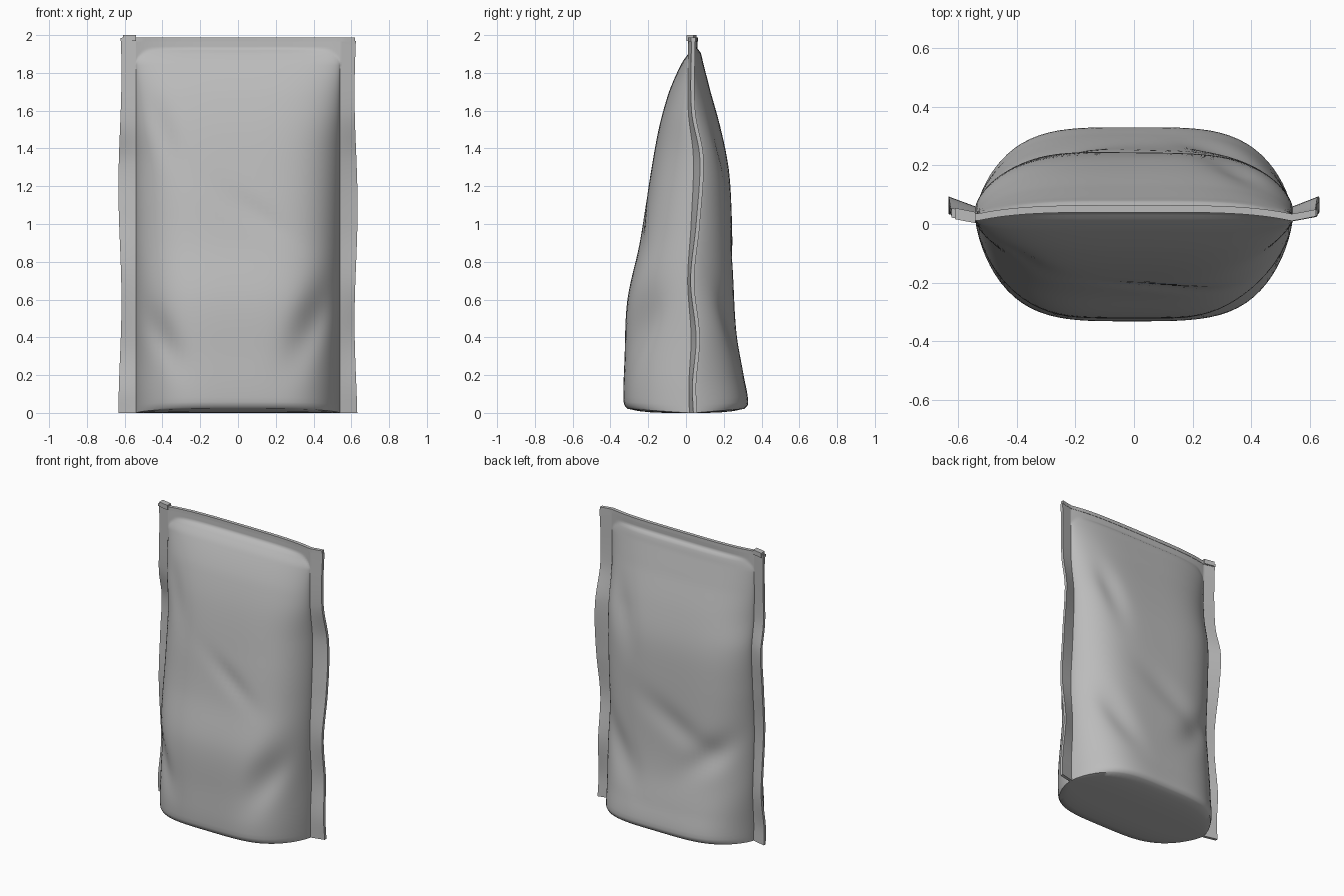
import bpy, bmesh, math

if "Cube" in bpy.data.objects:
    bpy.data.objects.remove(bpy.data.objects["Cube"])

mat = bpy.data.materials.new("pouch grey")
mat.use_nodes = True
grey = (0.5, 0.5, 0.5, 1)
mat.diffuse_color = grey
mat.node_tree.nodes["Principled BSDF"].inputs["Base Color"].default_value = grey

# Height profiles: front and back outline, wave of the side seams
FRONT = [(0, -.31), (.03, -.33), (.3, -.325), (.6, -.31), (.9, -.245), (1.2, -.198),
         (1.5, -.145), (1.7, -.09), (1.85, -.03), (1.91, .01), (1.93, .03), (2, .03)]
BACK = [(0, .31), (.03, .33), (.2, .305), (.4, .27), (.6, .255), (1.1, .24), (1.3, .225),
        (1.5, .185), (1.7, .13), (1.85, .085), (1.91, .067), (1.93, .05), (2, .05)]
SEAM = [(0, .05), (.15, .045), (.4, .065), (.7, .035), (1, .065), (1.35, .085),
        (1.6, .04), (2, .04)]

# Dents: x, z, length, width, tilt, depth
FRONT_DENTS = [(.42, .5, .32, .13, 1.1, .06), (-.42, .42, .25, .1, 2.1, .04),
               (-.4, 1.5, .25, .09, 1.9, .02), (.1, 1.05, .3, .08, 2.5, .012)]
BACK_DENTS = [(-.35, .6, .3, .12, 2.4, .035), (.35, .5, .3, .12, 1, .03),
              (-.1, .75, .4, .12, .5, .015), (.35, 1.4, .3, .1, 1.3, .025)]

BODY, THICK, TOP = .54, .01, 1.97


def curve(table, z):
    """Smooth interpolation through a table."""
    def slope(i):
        a, b = table[max(i - 1, 0)], table[min(i + 1, len(table) - 1)]
        return (b[1] - a[1]) / (b[0] - a[0])
    for i in range(len(table) - 1):
        (a, p), (b, q) = table[i], table[i + 1]
        if z <= b:
            t, h = (z - a) / (b - a), b - a
            s = t * t * (3 - 2 * t)
            return (p + (q - p) * s + h * t * (1 - t) ** 2 * slope(i)
                    - h * t * t * (1 - t) * slope(i + 1))
    return table[-1][1]


def dent(dents, x, z):
    total = 0
    for cx, cz, length, width, tilt, depth in dents:
        dx, dz = x - cx, z - cz
        a = (dx * math.cos(tilt) + dz * math.sin(tilt)) / length
        b = (dz * math.cos(tilt) - dx * math.sin(tilt)) / width
        total += depth * math.exp(-2 * (a * a + b * b))
    return total


def middle(x, z):
    """Depth of the seam plane, wavy at the sides and arched at the top."""
    side = min(1, abs(x) / BODY) ** 4
    tip = max(0, abs(x) - BODY) / .09
    zs = z if x > 0 else min(2, z + .06 * math.sin(5 * z))
    base = .04 + .6 * side * (curve(SEAM, zs) - .05) - .012 * side
    arch = .012 * (1 - side) * max(0, z - 1.7) / .27
    return base + arch + tip * (curve(SEAM, zs) - base)


def panel(x, z, back):
    table, dents, sign = (BACK, BACK_DENTS, 1) if back else (FRONT, FRONT_DENTS, -1)
    corner = min(1, max(0, (z - 1.84) / .08))
    u = min(1, abs(x) / (BODY - .06 * corner ** 2))
    full = (1 - u ** 4) ** .7
    depth = max(0, sign * (curve(table, z) - .04) - THICK)
    bulge = max(0, full * (depth - dent(dents, x, z) * min(1, depth / .15)))
    return middle(x, z) + sign * (THICK + bulge), full


# Column positions: fine near the seams, plus the flat side flanges
N = 44
body = [BODY * math.sin(math.pi * (i / N - .5)) for i in range(N + 1)]
flange = [BODY + d for d in (.012, .03, .055, .08, .085)]
columns = [-x for x in reversed(flange)] + body + flange
rows = [0, .008, .02, .04] + [.04 + 1.8 * i / 62 for i in range(1, 63)]
rows += [1.84 + .01 * i for i in range(1, 14)]


def edge(x, z):
    """Slightly uneven width of the flange."""
    if abs(x) <= BODY:
        return x
    wobble = .008 * math.sin(5.2 * z + (2.2 if x > 0 else -1.5))
    return x + wobble * (abs(x) - BODY) / .085


# Pouch body with flanges as one closed skin
bm = bmesh.new()
sheets = []
for back in (False, True):
    sheet = []
    for z in rows:
        line = []
        for x in columns:
            y, full = panel(x, z, back)
            lift = .022 * full * (1 - z / .2) if z < .2 else 0
            line.append(bm.verts.new((edge(x, z), y, z + lift)))
        sheet.append(line)
    sheets.append(sheet)


def skin(grid):
    for a, b in zip(grid, grid[1:]):
        for i in range(len(a) - 1):
            bm.faces.new((a[i], a[i + 1], b[i + 1], b[i]))


front, rear = sheets
skin(front)
skin(rear)
for i in (0, -1):
    skin([[r[i] for r in front], [r[i] for r in rear]])
skin([front[-1], rear[-1]])

# Gusset base, sagging to the ground in the middle
M = 10
base = [front[0]]
for j in range(1, M):
    t = j / M
    line = []
    for a, b in zip(front[0], rear[0]):
        p = a.co.lerp(b.co, t)
        p.z *= (2 * t - 1) ** 4
        line.append(bm.verts.new(p))
    base.append(line)
skin(base + [rear[0]])


def finish(name, angle):
    bmesh.ops.recalc_face_normals(bm, faces=bm.faces[:])
    mesh = bpy.data.meshes.new(name)
    bm.to_mesh(mesh)
    bm.free()
    mesh.materials.append(mat)
    ob = bpy.data.objects.new(name, mesh)
    bpy.context.collection.objects.link(ob)
    bpy.ops.object.select_all(action='DESELECT')
    ob.select_set(True)
    bpy.context.view_layer.objects.active = ob
    bpy.ops.object.shade_smooth_by_angle(angle=math.radians(angle))


finish("pouch", 50)


def bar(name, x0, x1, z0, z1, half, steps):
    """Closed strip following the top seam."""
    global bm
    bm = bmesh.new()
    rings = []
    for i in range(steps + 1):
        x = x0 + (x1 - x0) * i / steps
        y = middle(x, TOP)
        rings.append([bm.verts.new((x, y + s * half, z))
                      for s, z in ((-1, z0), (1, z0), (1, z1), (-1, z1))])
    skin([r + [r[0]] for r in rings])
    bm.faces.new(rings[0])
    bm.faces.new(rings[-1])
    finish(name, 30)


# Zip closure and its slider
bar("zip_strip", -.615, .62, 1.965, 1.988, .012, 30)
bar("zip_slider", -.61, -.54, 1.968, 2, .019, 1)
bar("slider_stop", -.622, -.605, 1.968, 1.985, .016, 1)
